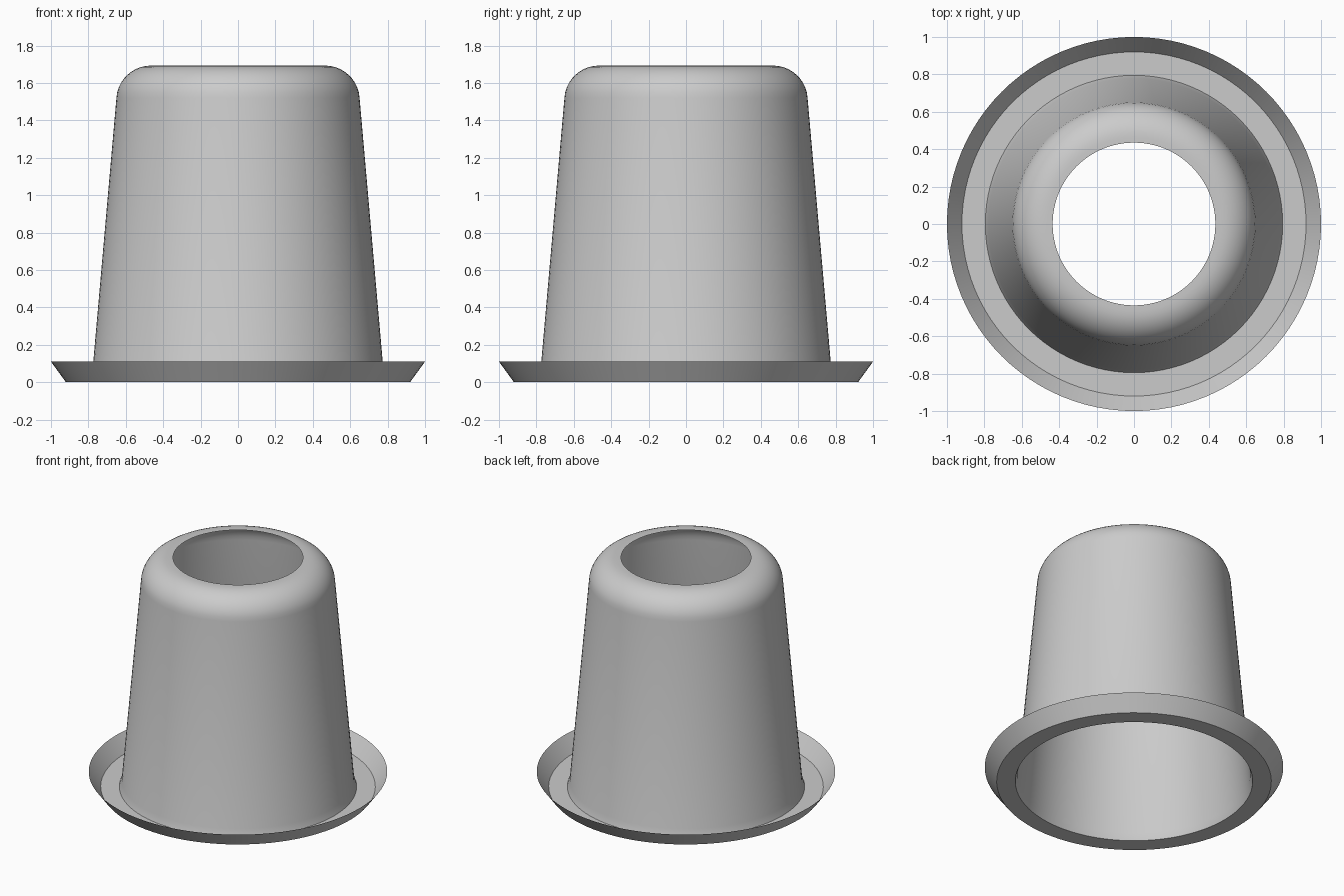
import bpy
import bmesh
from math import cos, sin, radians, pi

if "Cube" in bpy.data.objects:
    bpy.data.objects.remove(bpy.data.objects["Cube"], do_unlink=True)


def make_material(name, colour):
    mat = bpy.data.materials.new(name)
    mat.use_nodes = True
    mat.diffuse_color = colour
    mat.node_tree.nodes["Principled BSDF"].inputs["Base Color"].default_value = colour
    return mat


def lathe(name, profile, mat, steps=96):
    """Spin an open (radius, height) profile around z into a thin shell."""
    bm = bmesh.new()
    verts = [bm.verts.new((r, 0, z)) for r, z in profile]
    edges = [bm.edges.new(pair) for pair in zip(verts, verts[1:])]
    bmesh.ops.spin(bm, geom=verts + edges, cent=(0, 0, 0), axis=(0, 0, 1),
                   angle=2 * pi, steps=steps, use_duplicate=False)
    bmesh.ops.remove_doubles(bm, verts=bm.verts, dist=0.0001)
    # Point the shell outward and upward
    bm.normal_update()
    for face in bm.faces:
        c = face.calc_center_median()
        facing = face.normal.z + 0.5 * (face.normal.x * c.x + face.normal.y * c.y)
        if c.xy.length > 0.93:
            facing = face.normal.z
        if facing < 0:
            face.normal_flip()
    mesh = bpy.data.meshes.new(name)
    bm.to_mesh(mesh)
    bm.free()
    mesh.materials.append(mat)
    obj = bpy.data.objects.new(name, mesh)
    bpy.context.collection.objects.link(obj)
    bpy.ops.object.select_all(action="DESELECT")
    obj.select_set(True)
    bpy.context.view_layer.objects.active = obj
    bpy.ops.object.shade_smooth_by_angle(angle=radians(30))
    return obj


grey = make_material("light grey", (0.6, 0.6, 0.6, 1))

# Flared rim, flat brim and tapered wall
profile = [(1.0, 0.11), (0.92, 0), (0.795, 0), (0.779, 0.05), (0.65, 1.52)]
# Rounded shoulder running into the open top
radius, cx, cz = 0.186, 0.465, 1.507
for i in range(1, 11):
    a = radians(5 + 85 * i / 10)
    profile.append((cx + radius * cos(a), cz + radius * sin(a)))
profile.append((0.435, cz + radius))

lathe("flanged_cup_shell", profile, grey)
